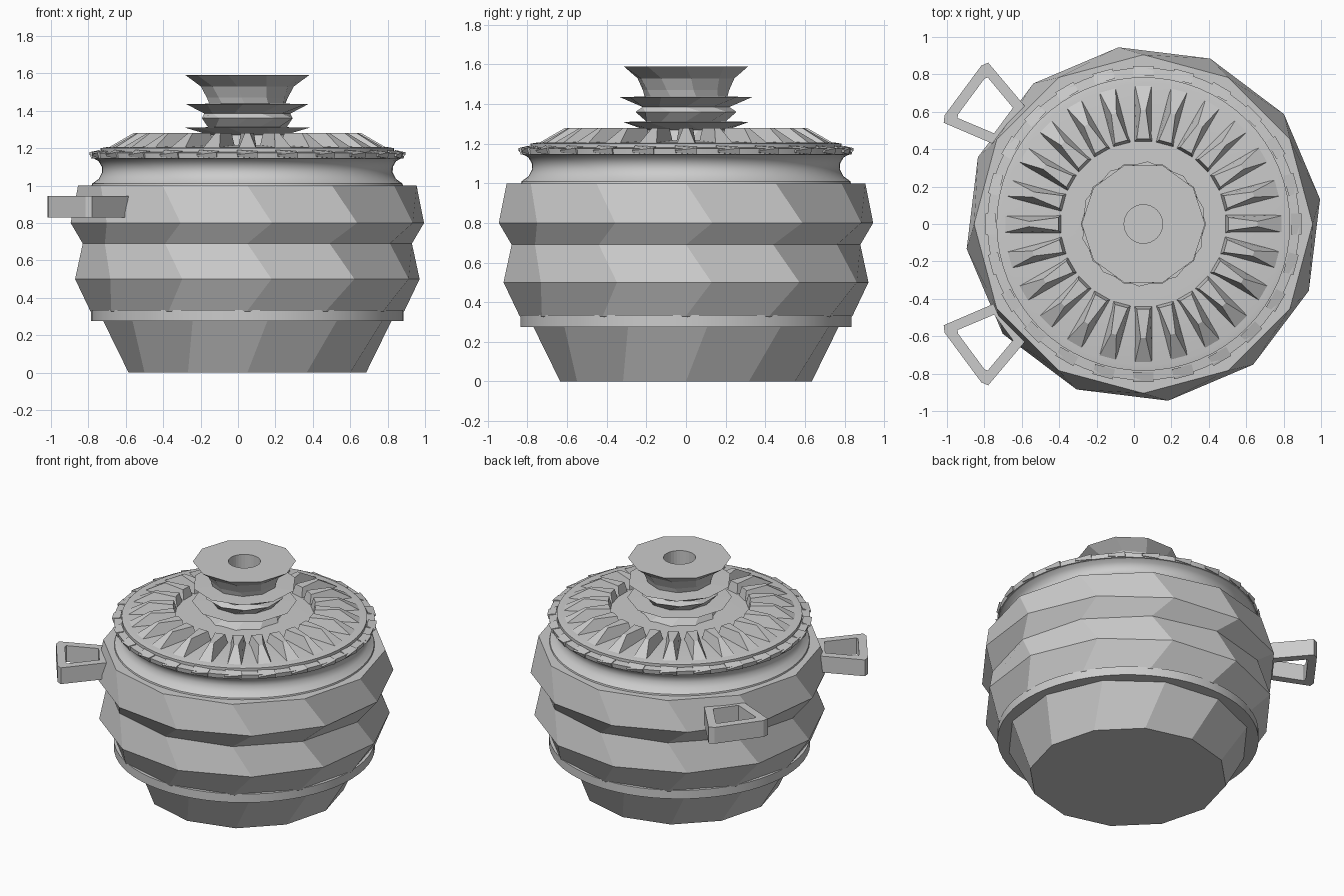
import bpy, bmesh, math
from mathutils import Matrix, Vector

if "Cube" in bpy.data.objects:
    bpy.data.objects.remove(bpy.data.objects["Cube"])

CX = 0.05   # pot axis sits slightly right because the handles are on the left
mat = bpy.data.materials.new("plain grey clay")
mat.diffuse_color = (0.6, 0.6, 0.6, 1)
mat.use_nodes = True
mat.node_tree.nodes["Principled BSDF"].inputs["Base Color"].default_value = mat.diffuse_color


def finish(name, bm, smooth=None):
    bmesh.ops.recalc_face_normals(bm, faces=bm.faces[:])
    me = bpy.data.meshes.new(name)
    bm.to_mesh(me)
    bm.free()
    me.materials.append(mat)
    ob = bpy.data.objects.new(name, me)
    bpy.context.collection.objects.link(ob)
    if smooth:
        bpy.ops.object.select_all(action='DESELECT')
        ob.select_set(True)
        bpy.context.view_layer.objects.active = ob
        bpy.ops.object.shade_smooth_by_angle(angle=math.radians(smooth))
    return ob


def loft(name, rings, n, smooth=None, caps=True, closed=False):
    """Rings of (radius, z, twist in degrees) joined into a turned solid."""
    bm = bmesh.new()
    loops = []
    for r, z, tw in rings:
        loops.append([bm.verts.new((CX + r * math.cos(2 * math.pi * i / n + math.radians(tw)),
                                    r * math.sin(2 * math.pi * i / n + math.radians(tw)), z))
                      for i in range(n)])
    pairs = list(zip(loops, loops[1:]))
    if closed:
        pairs.append((loops[-1], loops[0]))
    for a, b in pairs:
        for i in range(n):
            j = (i + 1) % n
            bm.faces.new((a[i], a[j], b[j], b[i]))
    if caps and not closed:
        bm.faces.new(loops[0])
        bm.faces.new(loops[-1])
    return finish(name, bm, smooth)


def radial_blocks(name, base, top, count, start=0.0):
    """Repeat a wedge around the axis; base and top are four (radius, side, z)."""
    bm = bmesh.new()
    for k in range(count):
        rot = Matrix.Rotation(start + 2 * math.pi * k / count, 3, 'Z')
        lo, hi = ([bm.verts.new(rot @ Vector(p) + Vector((CX, 0, 0))) for p in quad]
                  for quad in (base, top))
        bm.faces.new(lo)
        bm.faces.new(hi)
        for i in range(4):
            j = (i + 1) % 4
            bm.faces.new((lo[i], lo[j], hi[j], hi[i]))
    return finish(name, bm)


# Twelve-sided body with alternately twisted rings
loft("pot_body", [(0.635, 0, 0), (0.78, 0.28, 8), (0.84, 0.33, 0), (0.93, 0.5, 8),
                  (0.88, 0.69, 0), (0.954, 0.8, 8), (0.905, 1.0, 0)], 12)

# Round band near the foot
loft("foot_band", [(0.72, 0.275, 0), (0.835, 0.275, 0), (0.835, 0.335, 0), (0.72, 0.335, 0)],
     64, smooth=30, closed=True)

# Concave neck
loft("neck", [(0.835, 0.99, 0), (0.83, 1.01, 0), (0.795, 1.035, 0), (0.777, 1.07, 0),
              (0.778, 1.1, 0), (0.795, 1.13, 0), (0.83, 1.15, 0)], 64, smooth=40)

# Lid: rim, step and shallow plate
loft("lid", [(0.79, 1.14, 0), (0.83, 1.145, 0), (0.835, 1.175, 0), (0.785, 1.18, 0),
             (0.785, 1.2, 0), (0.755, 1.205, 0), (0.43, 1.215, 0), (0.3, 1.215, 0)], 64, smooth=30)

# Small jagged chips around the rim
radial_blocks("rim_chips",
              [(0.79, -0.055, 1.15), (0.835, -0.055, 1.155), (0.835, 0.055, 1.145), (0.79, 0.055, 1.15)],
              [(0.79, -0.055, 1.19), (0.845, -0.055, 1.165), (0.845, 0.055, 1.178), (0.79, 0.055, 1.185)], 24)

# Raised petals on the lid
radial_blocks("lid_petals",
              [(0.435, -0.052, 1.19), (0.765, -0.05, 1.19), (0.765, 0.05, 1.19), (0.435, 0.052, 1.19)],
              [(0.455, -0.035, 1.28), (0.61, -0.014, 1.28), (0.61, 0.014, 1.28), (0.455, 0.035, 1.28)], 24)

# Knob: twisted flanges and a flared top with a blind hole
loft("knob", [(0.27, 1.19, 0), (0.21, 1.27, 18), (0.335, 1.31, 0), (0.21, 1.312, 0),
              (0.255, 1.36, 18), (0.23, 1.385, 0), (0.335, 1.435, 14), (0.21, 1.438, 14),
              (0.22, 1.47, 10), (0.25, 1.53, 6), (0.33, 1.59, 0),
              (0.1, 1.59, 0), (0.1, 1.46, 0)], 10)


def round_hole():
    # the knob hole is rounder than the ten-sided knob, so cut it cleanly
    bpy.ops.mesh.primitive_cylinder_add(vertices=32, radius=0.103, depth=0.26, location=(CX, 0, 1.59))
    cutter = bpy.context.object
    cutter.name = "hole_cutter"
    cutter.hide_render = True
    cutter.hide_viewport = True
    mod = bpy.data.objects["knob"].modifiers.new("hole", 'BOOLEAN')
    mod.operation = 'DIFFERENCE'
    mod.solver = 'EXACT'
    mod.object = cutter


round_hole()

# Two flared loop handles, mirrored front to back
OUTER = [(0.885, -0.13), (1.18, -0.2), (1.2, -0.165), (1.2, 0.165), (1.18, 0.2), (0.885, 0.13)]
INNER = [(0.93, -0.085), (1.135, -0.135), (1.145, -0.12), (1.145, 0.12), (1.135, 0.135), (0.93, 0.085)]


def handle(name, angle):
    bm = bmesh.new()
    rot = Matrix.Rotation(angle, 3, 'Z')
    rings = [[bm.verts.new(rot @ Vector((u, v, z)) + Vector((CX, 0, 0))) for u, v in pts]
             for pts, z in ((OUTER, 0.83), (OUTER, 0.945), (INNER, 0.945), (INNER, 0.83))]
    for a, b in zip(rings, rings[1:] + rings[:1]):
        for i in range(6):
            j = (i + 1) % 6
            bm.faces.new((a[i], a[j], b[j], b[i]))
    finish(name, bm)


handle("handle_back", math.radians(143.5))
handle("handle_front", math.radians(-143.5))
